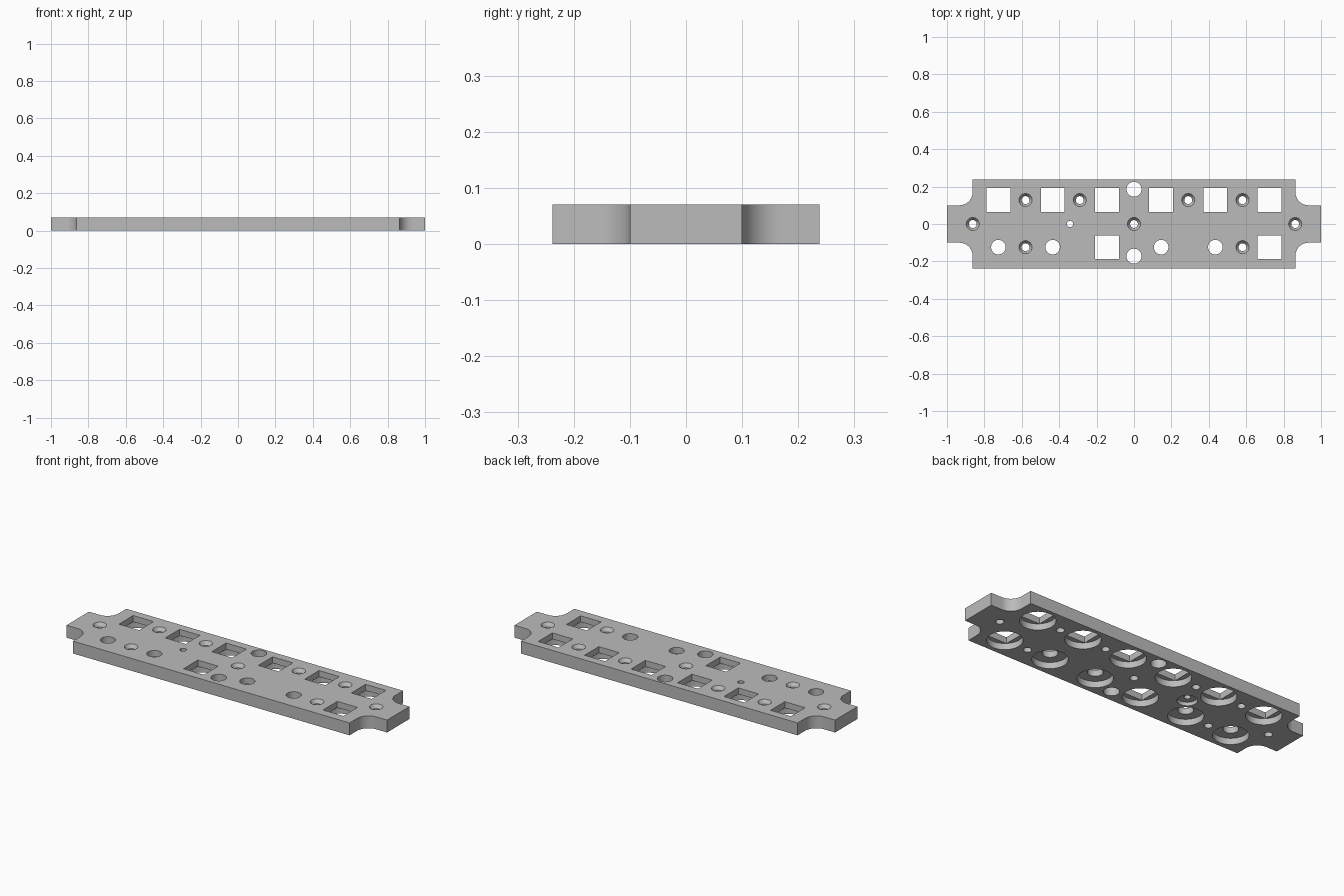
import bpy, bmesh, math

cube = bpy.data.objects.get("Cube")
if cube:
    bpy.data.objects.remove(cube, do_unlink=True)

T = 0.07            # plate thickness
RECESS = 0.035      # depth of the round pockets underneath
PITCH = 0.29
ROW_BACK, ROW_FRONT = 0.128, -0.124

grey = bpy.data.materials.new("plate_grey")
grey.use_nodes = True
colour = (0.5, 0.5, 0.5, 1)
grey.diffuse_color = colour
grey.node_tree.nodes["Principled BSDF"].inputs["Base Color"].default_value = colour


def new_object(name, bm):
    bmesh.ops.recalc_face_normals(bm, faces=bm.faces)
    mesh = bpy.data.meshes.new(name)
    bm.to_mesh(mesh)
    bm.free()
    obj = bpy.data.objects.new(name, mesh)
    bpy.context.collection.objects.link(obj)
    return obj


def turned(bm, x, y, profile, sides=40):
    """Add a closed solid turned about a vertical axis from (radius, z) pairs."""
    rings = []
    for r, z in profile:
        rings.append([bm.verts.new((x + r * math.cos(a), y + r * math.sin(a), z))
                      for a in (math.tau * i / sides for i in range(sides))])
    for low, high in zip(rings, rings[1:]):
        for i in range(sides):
            j = (i + 1) % sides
            bm.faces.new((low[i], low[j], high[j], high[i]))
    bm.faces.new(rings[0])
    bm.faces.new(rings[-1])


def block(bm, x, y, half, z0, z1):
    verts = bmesh.ops.create_cube(bm, size=1)["verts"]
    bmesh.ops.scale(bm, verts=verts, vec=(2 * half, 2 * half, z1 - z0))
    bmesh.ops.translate(bm, verts=verts, vec=(x, y, (z0 + z1) / 2))


# Plate outline: a wide body with narrow end tabs and filleted inner corners
R = 0.07
quarter = [(1, 0.1)]
for i in range(13):
    a = math.radians(270 - 90 * i / 12)
    quarter.append((0.863 + R + R * math.cos(a), 0.1 + R + R * math.sin(a)))
quarter.append((0.863, 0.238))
right_half = [(x, -y) for x, y in reversed(quarter)] + quarter
outline = right_half + [(-x, y) for x, y in reversed(right_half)]
bm = bmesh.new()
face = bm.faces.new([bm.verts.new((x, y, 0)) for x, y in outline])
top = bmesh.ops.extrude_face_region(bm, geom=[face])["geom"]
bmesh.ops.translate(bm, vec=(0, 0, T), verts=[v for v in top if isinstance(v, bmesh.types.BMVert)])
plate = new_object("mounting_plate", bm)

columns = [(i - 2.5) * PITCH for i in range(6)]
squares = [(x, ROW_BACK) for x in columns] + [(columns[i], ROW_FRONT) for i in (2, 5)]
rounds = [(columns[i], ROW_FRONT) for i in (0, 1, 3, 4)]

# Turned cutters: pockets, stepped holes, plain holes and countersunk screw holes
bm = bmesh.new()
for x, y in squares:
    turned(bm, x, y, [(0.09, -0.02), (0.09, RECESS)])
for x, y in rounds:
    turned(bm, x, y, [(0.09, -0.02), (0.09, RECESS), (0.039, RECESS), (0.039, T + 0.02)])
turned(bm, -0.342, 0, [(0.051, -0.02), (0.051, 0.02), (0.017, 0.02), (0.017, T + 0.02)])
for y in (0.186, -0.172):
    turned(bm, 0, y, [(0.04, -0.02), (0.04, T + 0.02)])
screws = [(x, ROW_BACK) for x in (-0.58, -0.29, 0.29, 0.58)]
screws += [(x, ROW_FRONT) for x in (-0.58, 0.58)] + [(x, 0) for x in (-0.862, 0, 0.862)]
for x, y in screws:
    turned(bm, x, y, [(0.021, -0.02), (0.021, T - 0.02), (0.035, T), (0.035, T + 0.02)])
round_cutter = new_object("round_cutter", bm)

# Square openings from the top down into the pockets
bm = bmesh.new()
for x, y in squares:
    block(bm, x, y, 0.0635, RECESS - 0.01, T + 0.02)
square_cutter = new_object("square_cutter", bm)

for cutter in (round_cutter, square_cutter):
    cutter.hide_render = True
    mod = plate.modifiers.new(cutter.name, "BOOLEAN")
    mod.operation = "DIFFERENCE"
    mod.solver = "EXACT"
    mod.object = cutter

# Apply the cuts and remove the cutters
bpy.context.view_layer.update()
graph = bpy.context.evaluated_depsgraph_get()
cut_mesh = bpy.data.meshes.new_from_object(plate.evaluated_get(graph))
plate.modifiers.clear()
plate.data = cut_mesh
for cutter in (round_cutter, square_cutter):
    bpy.data.objects.remove(cutter, do_unlink=True)

plate.data.materials.clear()
plate.data.materials.append(grey)
bpy.ops.object.select_all(action="DESELECT")
plate.select_set(True)
bpy.context.view_layer.objects.active = plate
bpy.ops.object.shade_smooth_by_angle(angle=math.radians(30))
